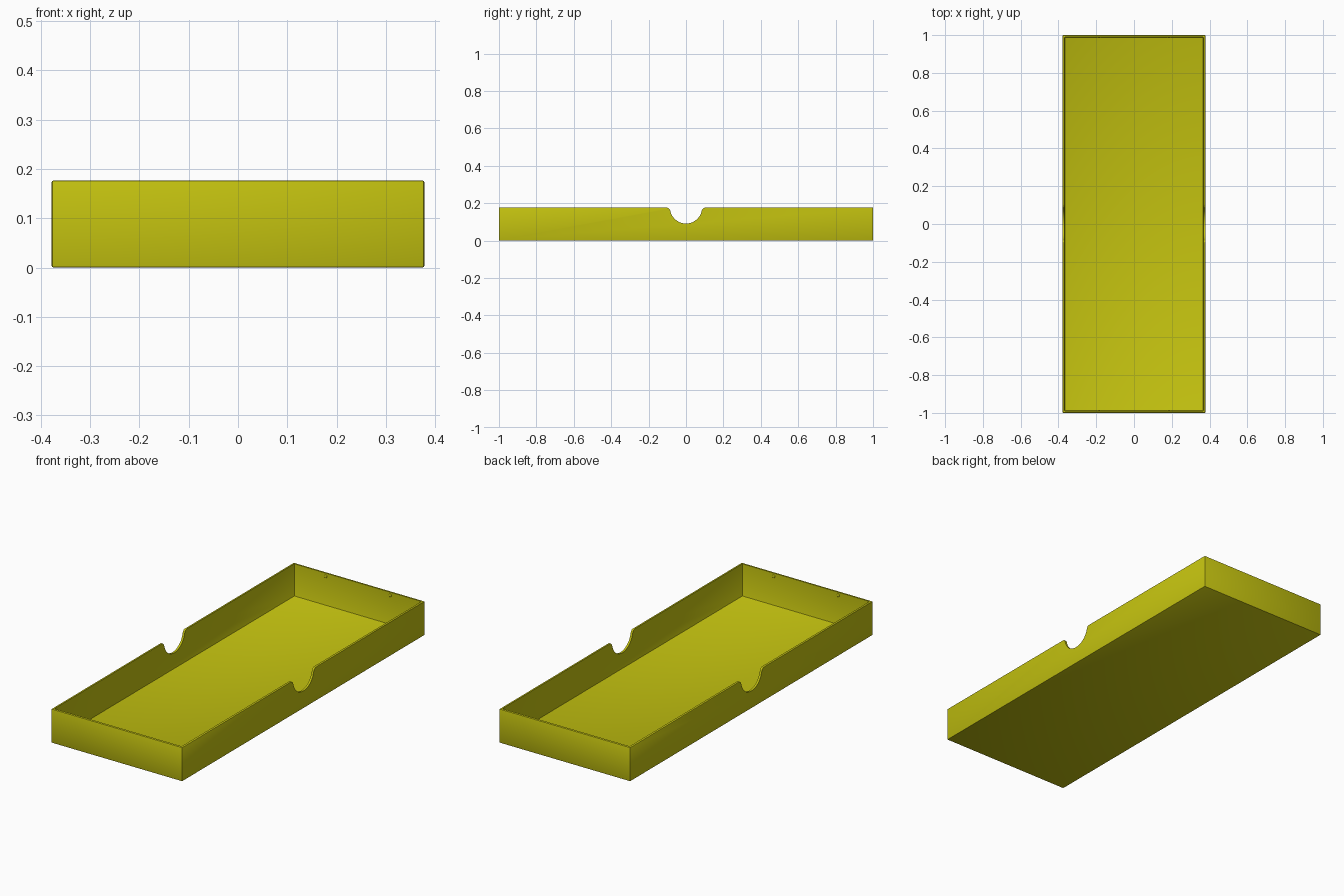
import bpy
import bmesh
from math import sin, cos, atan2, sqrt, pi
from mathutils import Matrix

if "Cube" in bpy.data.objects:
    bpy.data.objects.remove(bpy.data.objects["Cube"], do_unlink=True)

HALF_X, HALF_Y, HEIGHT = 0.378, 1.0, 0.177
WALL, FLOOR = 0.011, 0.009
NOTCH_R, FILLET_R = 0.086, 0.022

yellow = bpy.data.materials.new("mustard yellow")
yellow.use_nodes = True
colour = (0.55, 0.54, 0.005, 1)
yellow.diffuse_color = colour
yellow.node_tree.nodes["Principled BSDF"].inputs["Base Color"].default_value = colour


def make(name, bm):
    bmesh.ops.recalc_face_normals(bm, faces=bm.faces)
    mesh = bpy.data.meshes.new(name)
    bm.to_mesh(mesh)
    bm.free()
    mesh.materials.append(yellow)
    obj = bpy.data.objects.new(name, mesh)
    bpy.context.collection.objects.link(obj)
    return obj


def box(name, hx, hy, z0, z1, bevel):
    bm = bmesh.new()
    place = Matrix.Translation((0, 0, (z0 + z1) / 2)) @ Matrix.Diagonal((2 * hx, 2 * hy, z1 - z0, 1))
    bmesh.ops.create_cube(bm, size=1, matrix=place)
    bmesh.ops.bevel(bm, geom=bm.edges[:], offset=bevel, segments=2, profile=0.5, affect='EDGES')
    return make(name, bm)


def arc(cy, cz, r, a0, a1, steps):
    return [(cy + r * cos(a0 + (a1 - a0) * i / steps),
             cz + r * sin(a0 + (a1 - a0) * i / steps)) for i in range(steps + 1)]


# Finger notch outline: a half round with filleted shoulders
shoulder_y = sqrt(NOTCH_R ** 2 + 2 * NOTCH_R * FILLET_R)
tilt = atan2(FILLET_R, shoulder_y)
right = arc(shoulder_y, HEIGHT - FILLET_R, FILLET_R, pi / 2, pi - tilt, 8)
bowl = arc(0, HEIGHT, NOTCH_R, -tilt, tilt - pi, 28)
left = [(-y, z) for y, z in reversed(right)]
top = HEIGHT + 0.1
outline = [(shoulder_y, top)] + right + bowl[1:-1] + left + [(-shoulder_y, top)]

bm = bmesh.new()
face = bm.faces.new([bm.verts.new((-0.5, y, z)) for y, z in outline])
extruded = bmesh.ops.extrude_face_region(bm, geom=[face])
bmesh.ops.translate(bm, vec=(1, 0, 0),
                    verts=[v for v in extruded["geom"] if isinstance(v, bmesh.types.BMVert)])
notch = make("notch_cutter", bm)

# Tray shell: a softened block, hollowed and notched
tray = box("tray", HALF_X, HALF_Y, 0, HEIGHT, 0.004)
cavity = box("cavity_cutter", HALF_X - WALL, HALF_Y - WALL, FLOOR, top, 0.002)
for cutter in (cavity, notch):
    cutter.hide_render = True
    mod = tray.modifiers.new(cutter.name, 'BOOLEAN')
    mod.operation = 'DIFFERENCE'
    mod.solver = 'EXACT'
    mod.object = cutter
bpy.context.view_layer.objects.active = tray
for mod in list(tray.modifiers):
    bpy.ops.object.modifier_apply(modifier=mod.name)
for cutter in (cavity, notch):
    bpy.data.objects.remove(cutter, do_unlink=True)

# Small snap bumps inside both end walls
bumps = []
for end, sy in (("front", -1), ("back", 1)):
    for side, sx in (("right", -1), ("left", 1)):
        bm = bmesh.new()
        place = (Matrix.Translation((sx * 0.186, sy * (HALF_Y - WALL), 0.16))
                 @ Matrix.Diagonal((0.008, 0.004, 0.008, 1)))
        bmesh.ops.create_uvsphere(bm, u_segments=12, v_segments=8, radius=1, matrix=place)
        bumps.append(make(f"{end}_{side}_snap_bump", bm))

bpy.ops.object.select_all(action='DESELECT')
for obj in [tray] + bumps:
    obj.select_set(True)
bpy.ops.object.shade_smooth_by_angle(angle=0.6)
